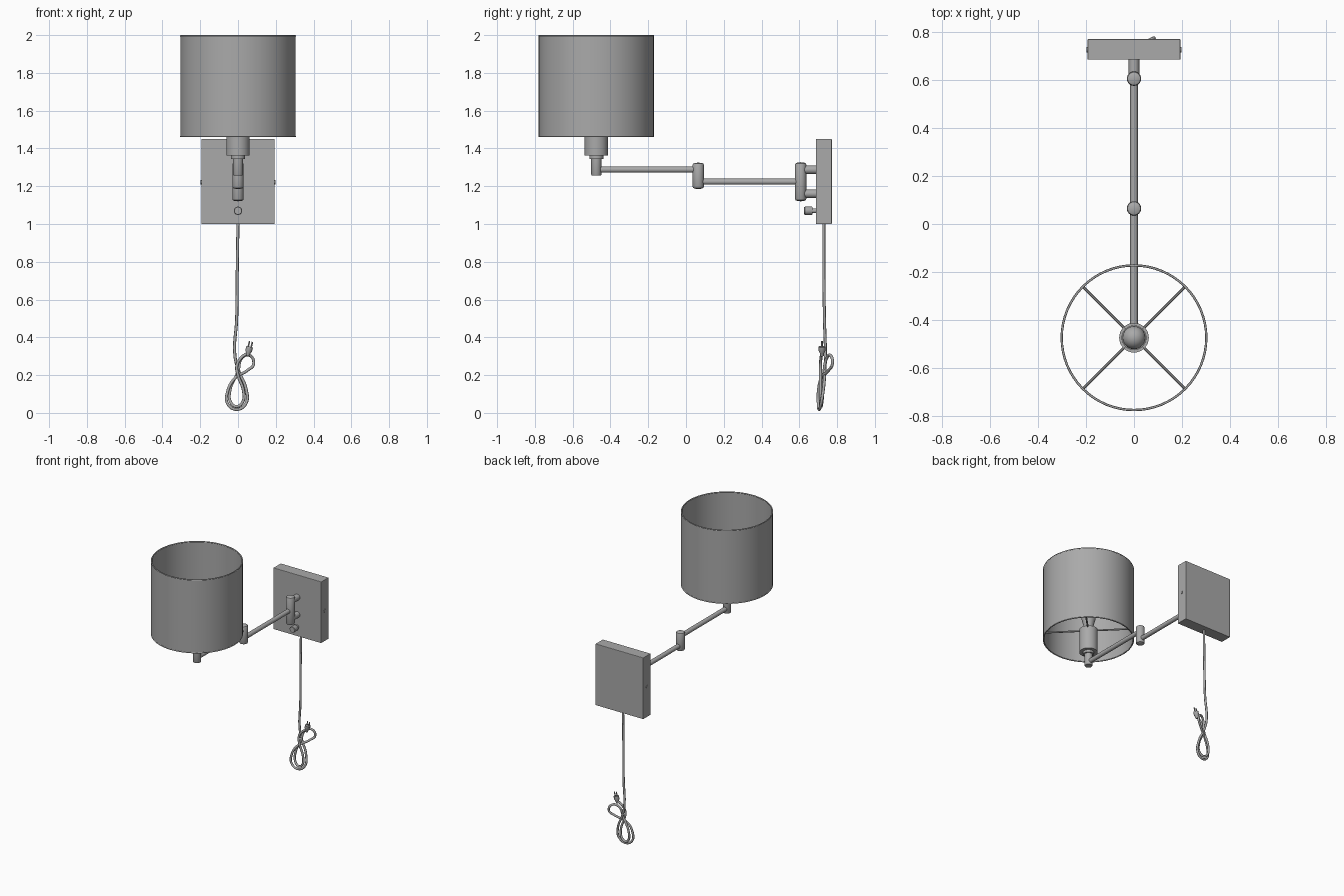
import bpy, bmesh, math
from mathutils import Vector

if "Cube" in bpy.data.objects:
    bpy.data.objects.remove(bpy.data.objects["Cube"])

metal = bpy.data.materials.new("satin grey")
metal.diffuse_color = (0.40, 0.40, 0.40, 1)
metal.use_nodes = True
metal.node_tree.nodes["Principled BSDF"].inputs["Base Color"].default_value = metal.diffuse_color
LX, LY = 0.0, -0.475          # lamp axis
CORD_Y = 0.73


def finish(name, bm, smooth=True):
    bmesh.ops.recalc_face_normals(bm, faces=bm.faces)
    me = bpy.data.meshes.new(name)
    bm.to_mesh(me)
    bm.free()
    ob = bpy.data.objects.new(name, me)
    bpy.context.collection.objects.link(ob)
    me.materials.append(metal)
    if smooth:
        bpy.ops.object.select_all(action='DESELECT')
        ob.select_set(True)
        bpy.context.view_layer.objects.active = ob
        bpy.ops.object.shade_smooth_by_angle(angle=math.radians(35))
    return ob


def lathe(name, profile, base=(0, 0, 0), axis=(0, 0, 1), steps=32, closed=False):
    """Spin (radius, height) points around an axis through base."""
    bm = bmesh.new()
    vs = [bm.verts.new((r, 0, h)) for r, h in profile]
    es = [bm.edges.new(p) for p in zip(vs, vs[1:])]
    if closed:
        es.append(bm.edges.new((vs[-1], vs[0])))
    bmesh.ops.spin(bm, geom=vs + es, axis=(0, 0, 1), cent=(0, 0, 0),
                   angle=2 * math.pi, steps=steps)
    bmesh.ops.remove_doubles(bm, verts=bm.verts, dist=1e-5)
    rot = Vector((0, 0, 1)).rotation_difference(Vector(axis)).to_matrix()
    bmesh.ops.rotate(bm, verts=bm.verts, cent=(0, 0, 0), matrix=rot)
    bmesh.ops.translate(bm, verts=bm.verts, vec=base)
    return finish(name, bm)


def rod(name, a, b, r, steps=20):
    a, b = Vector(a), Vector(b)
    n = (b - a).length
    return lathe(name, [(0, 0), (r, 0), (r, n), (0, n)], a, (b - a).normalized(), steps)


def knuckle(name, y, z0, z1, r=0.03):
    """Swivel joint: upright cylinder with rounded ends."""
    e = 0.012
    lathe(name, [(0, z0), (r * 0.6, z0 + 0.002), (r * 0.9, z0 + 0.006), (r, z0 + e),
                 (r, z1 - e), (r * 0.9, z1 - 0.006), (r * 0.6, z1 - 0.002), (0, z1)], (0, y, 0))


def box(name, lo, hi, bevel=0.0):
    bm = bmesh.new()
    bmesh.ops.create_cube(bm, size=1)
    for v in bm.verts:
        v.co = [(l + h) / 2 + c * (h - l) for l, h, c in zip(lo, hi, v.co)]
    if bevel:
        bmesh.ops.bevel(bm, geom=bm.edges[:], offset=bevel, segments=2, affect='EDGES', profile=0.5)
    return finish(name, bm, False)


# Drum shade: thin open wall with rolled rims
lathe("shade", [(0.305, 1.46), (0.305, 2.0), (0.299, 2.0), (0.299, 1.46)],
      (LX, LY, 0), steps=64, closed=True)
for label, z in (("bottom", 1.464), ("top", 1.996)):
    lathe("shade_rim_" + label,
          [(0.302 + 0.005 * math.cos(t * math.pi / 4), z + 0.004 * math.sin(t * math.pi / 4))
           for t in range(8)], (LX, LY, 0), steps=64, closed=True)

# Spokes holding the shade to the socket
for i in range(4):
    a = math.radians(45 + 90 * i)
    d = Vector((math.cos(a), math.sin(a), 0))
    c = Vector((LX, LY, 1.53))
    rod(f"shade_spoke_{i + 1}", c + d * 0.052, c + d * 0.302, 0.006, 10)

# Socket cup and the bulb inside it
lathe("socket", [(0, 1.345), (0.037, 1.345), (0.037, 1.362), (0.062, 1.362),
                 (0.062, 1.535), (0.05, 1.535), (0.05, 1.50), (0, 1.50)], (LX, LY, 0))
lathe("bulb", [(0, 1.50), (0.03, 1.50), (0.03, 1.55), (0.038, 1.585), (0.046, 1.615)] +
      [(0.048 * math.cos(t * math.pi / 12), 1.635 + 0.048 * math.sin(t * math.pi / 12))
       for t in range(6)] + [(0, 1.683)], (LX, LY, 0))
lathe("socket_post", [(0, 1.258), (0.025, 1.258), (0.027, 1.262), (0.027, 1.35), (0, 1.35)],
      (LX, LY, 0))

# Swing arm
rod("outer_arm", (0, LY, 1.288), (0, 0.065, 1.288), 0.016)
knuckle("middle_joint", 0.065, 1.185, 1.325)
rod("inner_arm", (0, 0.065, 1.224), (0, 0.607, 1.224), 0.016)
knuckle("wall_joint", 0.607, 1.12, 1.327)
for label, z in (("upper", 1.287), ("lower", 1.16)):
    rod(label + "_bracket", (0, 0.607, z), (0, 0.69, z), 0.022)

# Wall plate, rotary switch and side screws
box("wall_plate", (-0.194, 0.687, 1.0), (0.194, 0.772, 1.45), 0.003)
lathe("switch", [(0, 0), (0.012, 0), (0.012, 0.02), (0.02, 0.02), (0.022, 0.024),
                 (0.022, 0.06), (0.019, 0.064), (0, 0.064)], (0, 0.69, 1.07), (0, -1, 0))
for label, s in (("left", -1), ("right", 1)):
    rod("plate_screw_" + label, (s * 0.185, 0.728, 1.222), (s * 0.198, 0.728, 1.222), 0.012, 12)

# Power cord: straight drop, then coiled in a figure of eight
path = [(0, .73, 1.01), (-.004, .73, .75), (-.007, .733, .5), (-.016, .738, .3),
        (.005, .735, .22), (.042, .728, .13), (.042, .715, .05), (-.008, .705, .018),
        (-.056, .70, .05), (-.056, .70, .11), (-.02, .715, .18), (.05, .755, .225),
        (.083, .775, .26), (.06, .765, .305), (.02, .745, .29), (.0, .73, .22),
        (-.042, .725, .12), (-.038, .72, .055), (-.006, .715, .034), (.026, .712, .06),
        (.028, .712, .12), (.0, .712, .2), (-.006, .712, .25), (.02, .715, .295), (.05, .72, .315)]
cu = bpy.data.curves.new("power_cord", 'CURVE')
cu.dimensions = '3D'
cu.bevel_depth = 0.008
cu.bevel_resolution = 2
cu.resolution_u = 8
cu.use_fill_caps = True
sp = cu.splines.new('BEZIER')
sp.bezier_points.add(len(path) - 1)
for p, co in zip(sp.bezier_points, path):
    p.co = co
    p.handle_left_type = p.handle_right_type = 'AUTO'
sp.use_smooth = True
cord = bpy.data.objects.new("power_cord", cu)
bpy.context.collection.objects.link(cord)
cu.materials.append(metal)
bpy.ops.object.select_all(action='DESELECT')
cord.select_set(True)
bpy.context.view_layer.objects.active = cord
bpy.ops.object.convert(target='MESH')

# Plug body with two prongs
tip = Vector((.25, 0, 1)).normalized()
start = Vector((.05, .72, .302))
lathe("plug", [(0, 0), (0.01, 0), (0.012, 0.015), (0.018, 0.028), (0.018, 0.05), (0, 0.05)],
      start, tip, 12)
side = Vector((1, 0, -.25)).normalized()
for i, s in enumerate((-1, 1)):
    a = start + tip * 0.048 + side * s * 0.008
    rod(f"plug_prong_{i + 1}", a, a + tip * 0.03, 0.004, 8)
